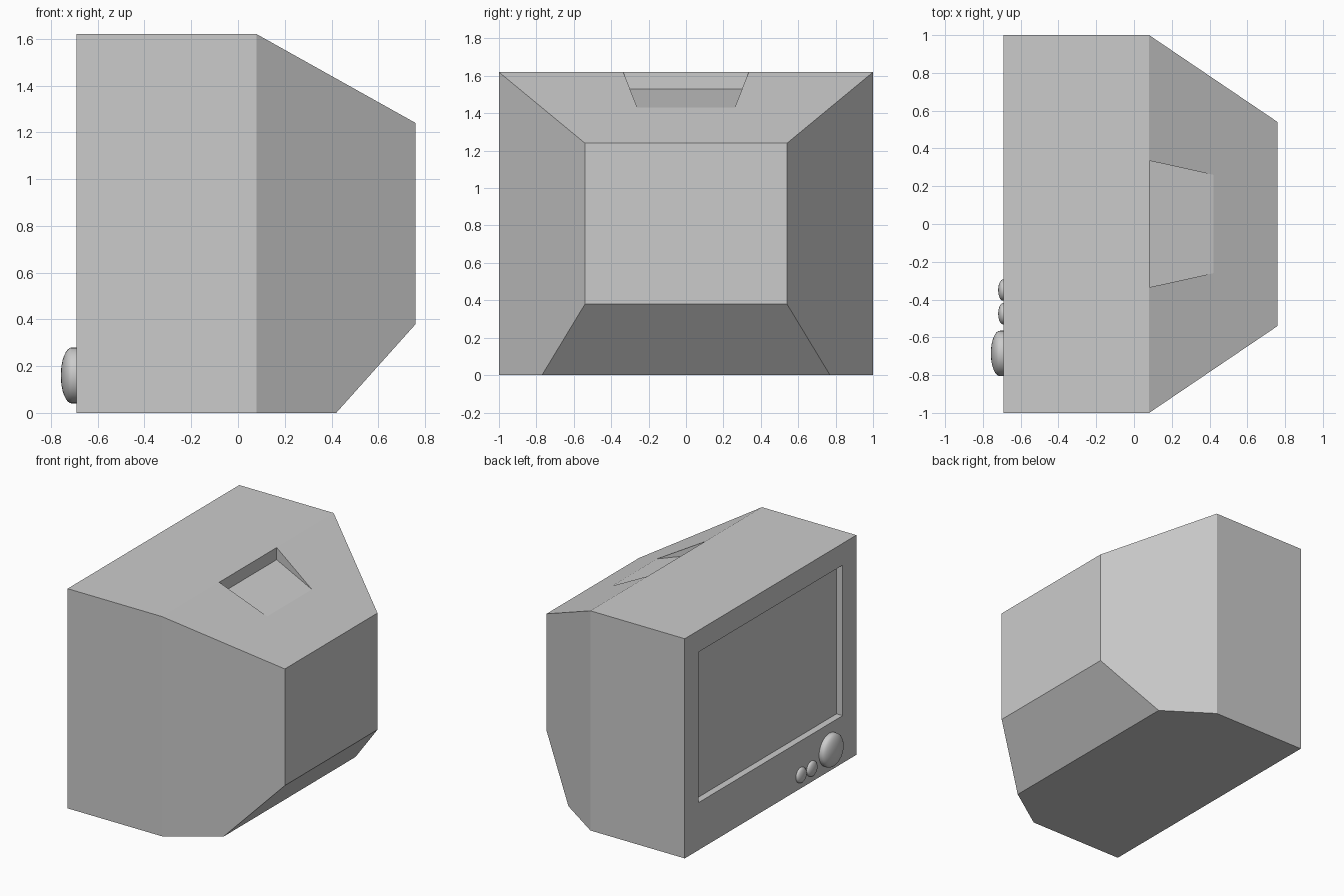
import bpy, bmesh
from math import sin, cos, pi, radians
from mathutils import Matrix, Vector

if "Cube" in bpy.data.objects:
    bpy.data.objects.remove(bpy.data.objects["Cube"])


def finish(bm, name):
    bmesh.ops.recalc_face_normals(bm, faces=bm.faces)
    me = bpy.data.meshes.new(name)
    bm.to_mesh(me)
    bm.free()
    ob = bpy.data.objects.new(name, me)
    bpy.context.collection.objects.link(ob)
    return ob


def hull(name, half_points):
    """Convex solid from points mirrored across y = 0, coplanar faces merged."""
    bm = bmesh.new()
    for x, y, z in half_points:
        for s in (1, -1):
            bm.verts.new((x, s * y, z))
    bmesh.ops.convex_hull(bm, input=bm.verts)
    bmesh.ops.dissolve_limit(bm, angle_limit=radians(1.5), verts=bm.verts, edges=bm.edges)
    return finish(bm, name)


def cut(target, cutter):
    mod = target.modifiers.new("recess", 'BOOLEAN')
    mod.operation = 'DIFFERENCE'
    mod.solver = 'EXACT'
    mod.object = cutter
    cutter.hide_render = True
    bpy.context.view_layer.objects.active = target
    bpy.ops.object.modifier_apply(modifier=mod.name)
    bpy.data.objects.remove(cutter)


def knob(name, y, z, radius, rim, dome):
    """Domed dial revolved about the x axis, sitting on the front panel."""
    n, base = 8, -0.69
    prof = [(base + 0.01, 0), (base + 0.01, radius), (base - rim, radius)]
    prof += [(base - rim - dome * sin(pi / 2 * i / n), radius * cos(pi / 2 * i / n))
             for i in range(1, n)]
    prof.append((base - rim - dome, 0))
    bm = bmesh.new()
    vs = [bm.verts.new((x, y + r, z)) for x, r in prof]
    es = [bm.edges.new(p) for p in zip(vs, vs[1:])]
    bmesh.ops.spin(bm, geom=vs + es, cent=(0, y, z), axis=(1, 0, 0),
                   angle=2 * pi, steps=32, use_duplicate=False)
    bmesh.ops.remove_doubles(bm, verts=bm.verts, dist=0.0005)
    ob = finish(bm, name)
    bpy.ops.object.select_all(action='DESELECT')
    ob.select_set(True)
    bpy.context.view_layer.objects.active = ob
    bpy.ops.object.shade_smooth_by_angle(angle=radians(35))


# Television case: box with a tapered rear
case = hull("television_case", [
    (-0.69, 1, 0), (-0.69, 1, 1.62), (0.08, 1, 0), (0.08, 1, 1.62),
    (0.42, 0.77, 0), (0.76, 0.54, 0.38), (0.76, 0.54, 1.24)])

# Screen recess
cut(case, hull("screen_cutter", [
    (x, 0.84, z) for x in (-0.8, -0.64) for z in (0.35, 1.46)]))

# Handle recess in the rear slope
cut(case, hull("handle_cutter", [
    (0.081, 0.335, 1.53), (0.081, 0.335, 1.8),
    (0.44, 0.256, 1.424), (0.44, 0.256, 1.8)]))

# Control dials
knob("large_dial", -0.685, 0.16, 0.12, 0.02, 0.048)
knob("small_dial_inner", -0.35, 0.10, 0.056, 0.004, 0.025)
knob("small_dial_outer", -0.475, 0.10, 0.056, 0.004, 0.025)
